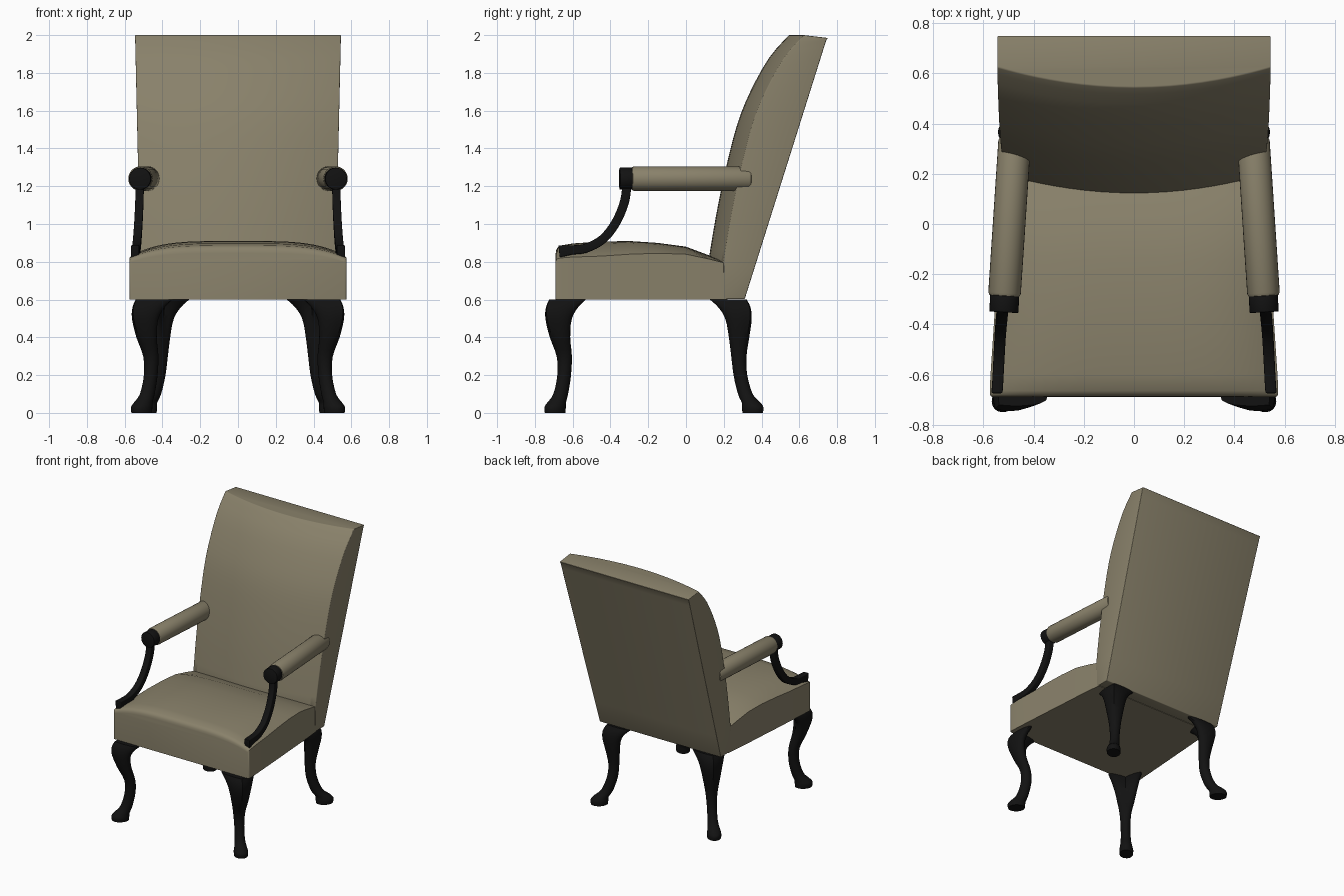
import bpy, bmesh, math
from mathutils import Vector

if "Cube" in bpy.data.objects:
    bpy.data.objects.remove(bpy.data.objects["Cube"])


def material(name, rgb):
    m = bpy.data.materials.new(name)
    m.diffuse_color = (*rgb, 1)
    m.use_nodes = True
    m.node_tree.nodes["Principled BSDF"].inputs["Base Color"].default_value = m.diffuse_color
    return m


FABRIC = material("olive beige fabric", (0.25, 0.22, 0.145))
WOOD = material("black wood", (0.006, 0.006, 0.006))


def spline(pts, n):
    """Catmull-Rom through tuples of any length, n steps per span."""
    p = [pts[0]] + list(pts) + [pts[-1]]
    out = []
    for i in range(1, len(p) - 2):
        for s in range(n):
            t = s / n
            out.append(tuple(
                0.5 * (2 * b + (c - a) * t + (2 * a - 5 * b + 4 * c - d) * t * t
                       + (3 * b - a - 3 * c + d) * t ** 3)
                for a, b, c, d in zip(p[i - 1], p[i], p[i + 1], p[i + 2])))
    return out + [tuple(pts[-1])]


def loft(name, rings, mat, bevel=0, mirror=False, angle=40):
    """Skin closed rings of equal length and cap both ends."""
    bm = bmesh.new()
    vs = [[bm.verts.new(v) for v in r] for r in rings]
    n = len(vs[0])
    for a, b in zip(vs, vs[1:]):
        for i in range(n):
            j = (i + 1) % n
            bm.faces.new((a[i], a[j], b[j], b[i]))
    bm.faces.new(vs[0][::-1])
    bm.faces.new(vs[-1])
    bmesh.ops.recalc_face_normals(bm, faces=bm.faces)
    if bevel:
        sharp = [e for e in bm.edges if e.calc_face_angle(0) > math.radians(50)]
        bmesh.ops.bevel(bm, geom=sharp, offset=bevel, segments=3,
                        profile=0.5, affect='EDGES', clamp_overlap=True)
    me = bpy.data.meshes.new(name)
    bm.to_mesh(me)
    bm.free()
    me.materials.append(mat)
    ob = bpy.data.objects.new(name, me)
    bpy.context.collection.objects.link(ob)
    bpy.ops.object.select_all(action='DESELECT')
    ob.select_set(True)
    bpy.context.view_layer.objects.active = ob
    bpy.ops.object.shade_smooth_by_angle(angle=math.radians(angle))
    if mirror:
        ob.modifiers.new("mirror", 'MIRROR')
    return ob


US = [math.sin(math.pi * (i / 24 - 0.5)) for i in range(25)]

# seat: sections along y (y, half width, centre height, edge height)
seat = [(-0.69, 0.564, 0.845, 0.80), (-0.687, 0.570, 0.862, 0.81),
        (-0.68, 0.574, 0.875, 0.816), (-0.665, 0.575, 0.886, 0.82),
        (-0.6, 0.572, 0.897, 0.825), (-0.45, 0.562, 0.907, 0.83),
        (-0.3, 0.552, 0.91, 0.84), (-0.15, 0.541, 0.90, 0.845),
        (0, 0.531, 0.88, 0.84), (0.12, 0.521, 0.835, 0.815),
        (0.22, 0.511, 0.80, 0.79)]
rings = []
for y, w, zc, ze in seat:
    top = [(u * w, y, ze + (zc - ze) * (1 - u ** 4)) for u in US]
    rings.append([(-w, y, 0.6)] + top + [(w, y, 0.6)])
loft("seat", rings, FABRIC)

# back: horizontal sections (z, centre front y, hollow depth at the sides)
back = [(0.603, 0.20, 0), (0.78, 0.20, 0)] + spline(
    [(0.80, 0.118, 0.08), (1.05, 0.16, 0.08), (1.3, 0.212, 0.08),
     (1.53, 0.272, 0.08), (1.7, 0.34, 0.08), (1.88, 0.44, 0.08),
     (2.0, 0.545, 0.08)], 3)
rings = []
for z, yc, hollow in back:
    w = 0.513 + 0.032 * (z - 0.6) / 1.4
    yr = 0.31 + 0.315 * (z - 0.6)
    zr = z - 0.015 * (z > 1.99)
    rings.append([(-w, yr, zr)] + [(u * w, yc + hollow * u * u, z) for u in US]
                 + [(w, yr, zr)])
loft("back", rings, FABRIC, bevel=0.012)


# round bar between two points, with softened ends
def bar(name, a, b, r, soft, mat):
    a, b = Vector(a), Vector(b)
    d = (b - a).normalized()
    side = d.cross(Vector((0, 0, 1))).normalized()
    up = Vector((0, 0, 1))
    ends = [(a, r - soft), (a + d * soft * 0.3, r - soft * 0.3), (a + d * soft, r),
            (b - d * soft, r), (b - d * soft * 0.3, r - soft * 0.3), (b, r - soft)]
    rings = [[c + side * q * math.cos(k * math.pi / 14) + up * q * math.sin(k * math.pi / 14)
              for k in range(28)] for c, q in ends]
    loft(name, rings, mat, mirror=True)


bar("armrest", (0.517, -0.29, 1.24), (0.475, 0.345, 1.24), 0.065, 0.015, FABRIC)
bar("armrest_cap", (0.519, -0.352, 1.24), (0.515, -0.28, 1.24), 0.058, 0.004, WOOD)

# arm support: square bar swept along a curve (x, y, z)
path = [Vector(p) for p in spline(
    [(0.52, -0.312, 1.22), (0.522, -0.325, 1.12), (0.527, -0.37, 1.01),
     (0.533, -0.44, 0.92), (0.538, -0.53, 0.872), (0.542, -0.61, 0.862),
     (0.546, -0.672, 0.855)], 4)]
rings = []
for i, p in enumerate(path):
    t = path[min(i + 1, len(path) - 1)] - path[max(i - 1, 0)]
    nrm = Vector((0, -t.z, t.y)).normalized()
    h = 0.024 + 0.008 * max(0, (-0.6 - p.y) / 0.07)
    sx = Vector((0.022, 0, 0))
    rings.append([p + sx + nrm * h, p - sx + nrm * h, p - sx - nrm * h, p + sx - nrm * h])
loft("arm_support", rings, WOOD, bevel=0.006, mirror=True)


# cabriole legs, set on the diagonal
# sections: z, half depth, half width, how far the knee ears fold inward
SHAPE = [(0, 0.060, 0.048, 0), (0.03, 0.063, 0.050, 0), (0.055, 0.054, 0.044, 0),
         (0.1, 0.042, 0.036, 0), (0.2, 0.038, 0.035, 0), (0.3, 0.038, 0.043, 0.1),
         (0.4, 0.047, 0.060, 0.25), (0.5, 0.055, 0.080, 0.5),
         (0.56, 0.056, 0.100, 0.7), (0.6, 0.05, 0.120, 0.8)]


def leg(name, x, y, sy, offsets):
    out = Vector((1, sy, 0)).normalized()
    across = Vector((1, -sy, 0)).normalized()
    secs = spline([s + (o,) for s, o in zip(SHAPE, offsets)], 3)
    rings = []
    for z, a, b, fold, off in secs:
        ring = []
        for k in range(20):
            t = b * math.sin(k * math.pi / 10)
            d = off + a * math.cos(k * math.pi / 10) - fold * abs(t)
            ring.append(Vector((x, y, z)) + out * d + across * t)
        rings.append(ring)
    loft(name, rings, WOOD, mirror=True)


leg("front_leg", 0.51, -0.693, -1,
    (0, 0, -0.012, -0.042, -0.068, -0.065, -0.025, 0.005, 0.005, -0.01))
leg("back_leg", 0.485, 0.353, 1,
    (0, 0, -0.012, -0.055, -0.092, -0.1, -0.09, -0.075, -0.08, -0.1))
